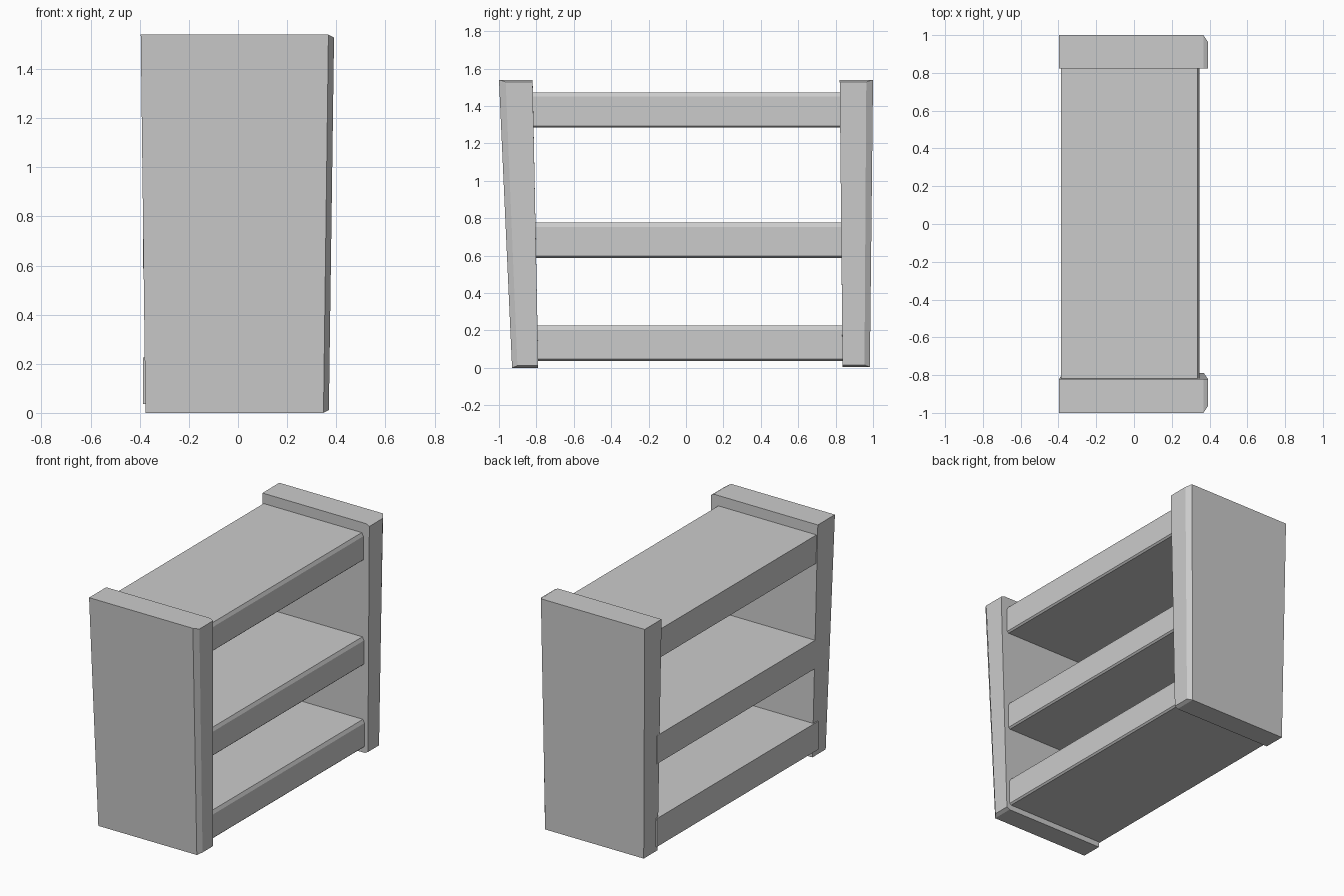
import bpy, bmesh

if "Cube" in bpy.data.objects:
    bpy.data.objects.remove(bpy.data.objects["Cube"])


def loft(name, rings):
    """Solid made by joining four-sided rings of points from back to front."""
    bm = bmesh.new()
    loops = [[bm.verts.new(p) for p in ring] for ring in rings]
    for a, b in zip(loops, loops[1:]):
        for i in range(4):
            j = (i + 1) % 4
            bm.faces.new((a[i], a[j], b[j], b[i]))
    bm.faces.new(loops[0])
    bm.faces.new(loops[-1])
    bmesh.ops.recalc_face_normals(bm, faces=bm.faces)
    mesh = bpy.data.meshes.new(name)
    bm.to_mesh(mesh)
    bm.free()
    obj = bpy.data.objects.new(name, mesh)
    bpy.context.collection.objects.link(obj)
    return obj


def side_panel(name, side, bottom, top, z0):
    """Tapered upright; bottom and top give (inner, outer) distance from centre."""
    def ring(x_bottom, x_top, inset_y=0.0, inset_z=0.0):
        lo, hi = z0 + inset_z, 1.54 - inset_z
        return [(x_bottom, side * bottom[0], lo),
                (x_bottom, side * (bottom[1] - inset_y * 0.8), lo),
                (x_top, side * (top[1] - inset_y), hi),
                (x_top, side * top[0], hi)]
    # back edge, start of front chamfer, chamfered front face
    return loft(name, [ring(-0.377, -0.396),
                       ring(0.348, 0.368),
                       ring(0.37, 0.391, 0.036, 0.012)])


def shelf(name, z0, z1):
    """Plank with softened front edges, its ends let into the side panels."""
    def ring(x, low, high):
        return [(x, -0.84, low), (x, 0.86, low), (x, 0.86, high), (x, -0.84, high)]
    return loft(name, [ring(-0.387, z0, z1),
                       ring(0.335, z0, z1),
                       ring(0.346, z0 + 0.01, z1 - 0.022)])


# Upright sides, the front one leaning more than the other
side_panel("left_side_panel", -1, (0.79, 0.93), (0.82, 1.0), 0.0)
side_panel("right_side_panel", 1, (0.837, 0.983), (0.822, 1.0), 0.004)

# Three shelves
for label, low, high in (("bottom", 0.037, 0.225),
                         ("middle", 0.588, 0.776),
                         ("top", 1.284, 1.472)):
    shelf(label + "_shelf", low, high)
